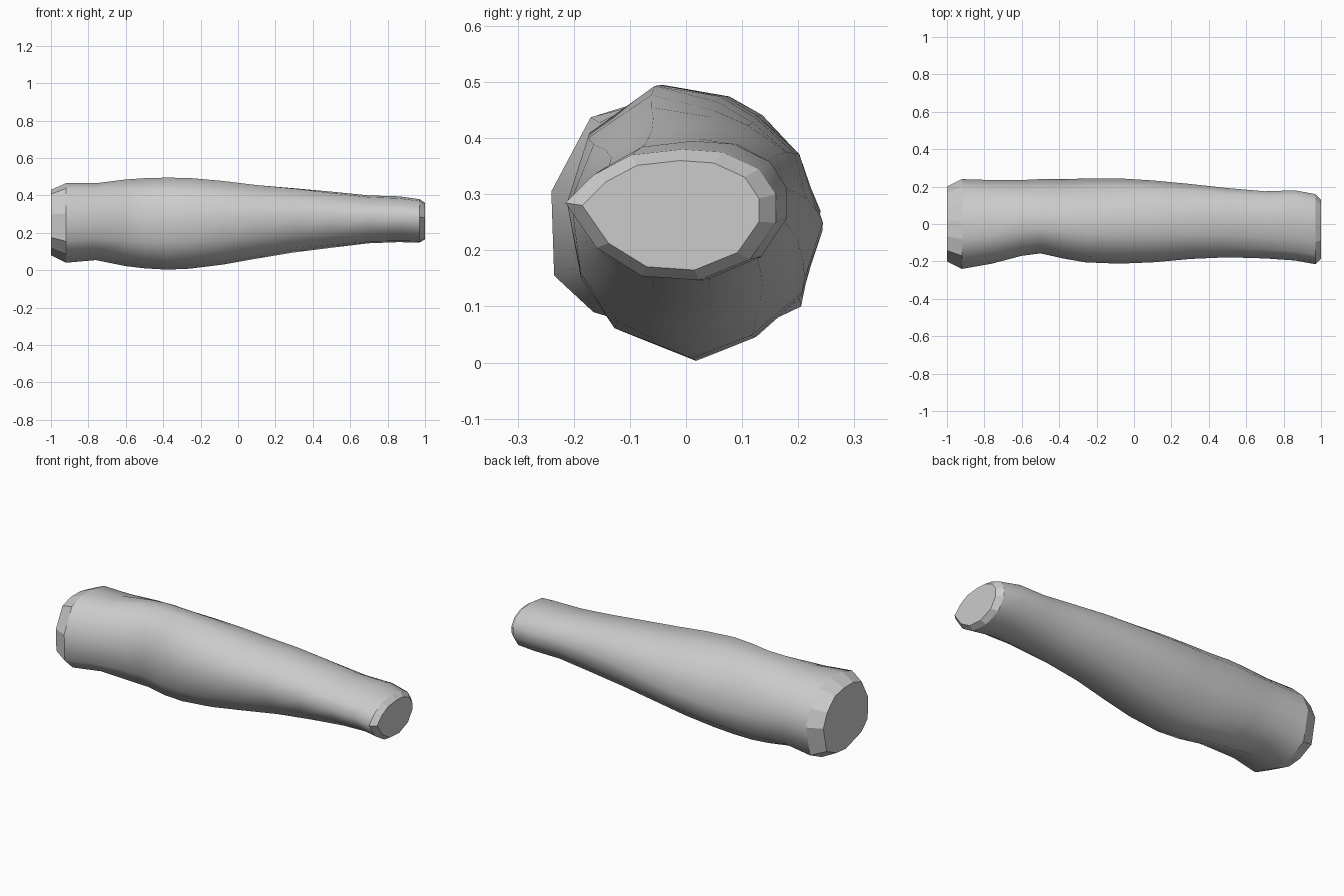
import bpy
import bmesh
from mathutils import Vector

cube = bpy.data.objects.get("Cube")
if cube:
    bpy.data.objects.remove(cube, do_unlink=True)


def make_material(name, colour):
    material = bpy.data.materials.new(name)
    material.use_nodes = True
    material.diffuse_color = colour
    material.node_tree.nodes["Principled BSDF"].inputs["Base Color"].default_value = colour
    return material


def normalise(points):
    """Scale an outline so that its bounds run from 0 to 1 on both axes."""
    ys, zs = zip(*points)
    low = Vector((min(ys), min(zs)))
    size = Vector((max(ys), max(zs))) - low
    return [Vector(((y - low.x) / size.x, (z - low.y) / size.y)) for y, z in points]


# Cross-section outlines (y, z) of the elbow, the muscle and the wrist
elbow = normalise([(-.24, .305), (-.17, .437), (-.08, .465), (.02, .465),
                   (.115, .445), (.2, .365), (.24, .27), (.205, .1),
                   (.1, .05), (0, .04), (-.165, .09), (-.235, .155)])
muscle = normalise([(-.18, .28), (-.15, .41), (-.04, .495), (.07, .475),
                    (.13, .44), (.2, .37), (.24, .23), (.205, .12),
                    (.12, .045), (.02, .005), (-.11, .06), (-.165, .15)])
wrist = normalise([(-.215, .285), (-.165, .335), (-.1, .37), (-.01, .38),
                   (.06, .375), (.125, .345), (.155, .3), (.155, .25),
                   (.11, .185), (.02, .148), (-.08, .155), (-.16, .205)])

# Stations along the arm: x, y low, y high, z low, z high
stations = [
    (-1, -.2, .2, .08, .43), (-.92, -.24, .24, .04, .465),
    (-.76, -.212, .235, .054, .465), (-.6, -.17, .235, .022, .485),
    (-.5, -.157, .24, .01, .492), (-.38, -.184, .24, .003, .495),
    (-.26, -.205, .243, .008, .493), (-.08, -.212, .244, .03, .477),
    (.1, -.205, .233, .062, .455), (.3, -.187, .214, .095, .438),
    (.5, -.178, .192, .12, .42), (.7, -.184, .175, .144, .4),
    (.86, -.195, .18, .15, .395), (.97, -.215, .16, .147, .38),
    (1, -.185, .13, .165, .36),
]


def blended_outline(x):
    """Ease from elbow to muscle to wrist along the arm."""
    if x < -.4:
        start, end, t = elbow, muscle, (x + .92) / .52
    else:
        start, end, t = muscle, wrist, (x + .4) / 1.3
    t = max(0, min(1, t))
    t = t * t * (3 - 2 * t)
    return [a.lerp(b, t) for a, b in zip(start, end)]


def build_forearm():
    bm = bmesh.new()
    rings = []
    for x, y_low, y_high, z_low, z_high in stations:
        # Refit the blended outline to the bounds of this station
        outline = normalise([tuple(p) for p in blended_outline(x)])
        rings.append([bm.verts.new((x, y_low + p.x * (y_high - y_low),
                                    z_low + p.y * (z_high - z_low)))
                      for p in outline])

    # Smooth skin between flat chamfers at both ends
    last = len(rings) - 2
    for i, (ring, following) in enumerate(zip(rings, rings[1:])):
        count = len(ring)
        for j in range(count):
            k = (j + 1) % count
            face = bm.faces.new((ring[j], ring[k], following[k], following[j]))
            face.smooth = 0 < i < last

    # Flat end caps
    bm.faces.new(rings[0])
    bm.faces.new(rings[-1])
    bmesh.ops.recalc_face_normals(bm, faces=bm.faces)

    mesh = bpy.data.meshes.new("forearm")
    bm.to_mesh(mesh)
    bm.free()
    arm = bpy.data.objects.new("forearm", mesh)
    bpy.context.collection.objects.link(arm)
    return arm


forearm = build_forearm()
forearm.data.materials.append(make_material("plain grey", (.6, .6, .6, 1)))
